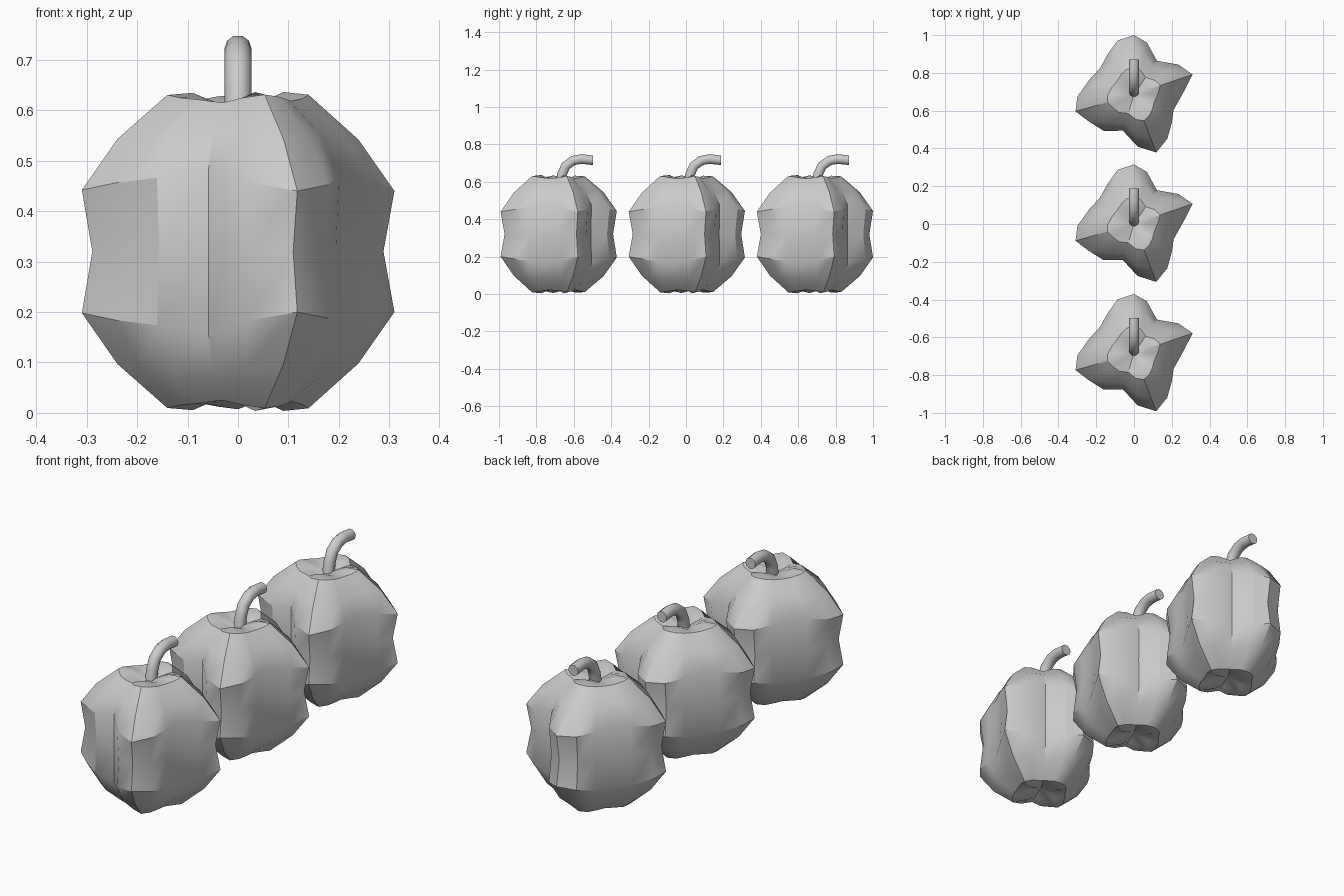
import bpy, bmesh, math
from mathutils import Vector

if "Cube" in bpy.data.objects:
    bpy.data.objects.remove(bpy.data.objects["Cube"])

MID = 0.32
# outline of the four-lobed body seen from above: radius and angle nudge per 18 degree step
RADII = [.266, .328, .284, .216, .284, .315, .299, .255, .228, .25,
         .30, .322, .28, .25, .20, .276, .328, .293, .25, .225]
NUDGE = [4, 1, -2, 2, 4, 0, -1, -3, -2, 0, 2, -2, -6, -4, 1, 4, 3, 1, -1, -3]
# rings from equator to pole: (scale in valley, scale on lobe, height in valley, height on lobe)
RINGS = [(1.0, .93, 0, 0), (1.0, 1.0, .163, .12), (.82, .77, .245, .222),
         (.52, .45, .295, .311), (.28, .29, .285, .316)]
POLE = .275


def mesh_object(name, bm, y, angle):
    bmesh.ops.recalc_face_normals(bm, faces=bm.faces)
    me = bpy.data.meshes.new(name)
    bm.to_mesh(me)
    bm.free()
    ob = bpy.data.objects.new(name, me)
    bpy.context.collection.objects.link(ob)
    ob.location.y = y
    bpy.ops.object.select_all(action='DESELECT')
    ob.select_set(True)
    bpy.context.view_layer.objects.active = ob
    bpy.ops.object.shade_smooth_by_angle(angle=math.radians(angle))
    return ob


def bridge(bm, a, b):
    n = len(a)
    for i in range(n):
        bm.faces.new((a[i], a[(i + 1) % n], b[(i + 1) % n], b[i]))


# lobed body, mirrored top to bottom about its middle
def body(y):
    bm = bmesh.new()
    levels = [(r, -1) for r in reversed(RINGS[1:])] + [(r, 1) for r in RINGS]
    loops = []
    for (s0, s1, z0, z1), sign in levels:
        loop = []
        for i, r in enumerate(RADII):
            t = (r - .2) / .128
            a = math.radians(18 * i + NUDGE[i])
            s = r * (s0 + (s1 - s0) * t)
            z = MID + sign * (z0 + (z1 - z0) * t)
            loop.append(bm.verts.new((s * math.cos(a), s * math.sin(a), z)))
        loops.append(loop)
    for a, b in zip(loops, loops[1:]):
        bridge(bm, a, b)
    for loop, sign in ((loops[0], -1), (loops[-1], 1)):
        pole = bm.verts.new((0, 0, MID + sign * POLE))
        for i in range(20):
            bm.faces.new((loop[i], loop[(i + 1) % 20], pole))
    mesh_object("vegetable_body", bm, y, 30)


# bent round stem swept along a short path in the y-z plane
def stem(y):
    path = [Vector((0, p, z)) for p, z in
            ((.01, .57), (.022, .64), (.042, .685), (.082, .714), (.127, .722), (.187, .715))]
    bm = bmesh.new()
    loops = []
    for k, p in enumerate(path):
        d = (path[min(k + 1, 5)] - path[max(k - 1, 0)]).normalized()
        if k == 5:
            d = Vector((0, 1, 0))
        up = d.cross(Vector((1, 0, 0)))
        loops.append([bm.verts.new(p + .027 * (Vector((1, 0, 0)) * math.cos(a) + up * math.sin(a)))
                      for a in (i * math.tau / 10 for i in range(10))])
    for a, b in zip(loops, loops[1:]):
        bridge(bm, a, b)
    bm.faces.new(loops[0])
    bm.faces.new(loops[-1])
    mesh_object("stem", bm, y, 40)


# row of three
for y in (-.685, 0, .685):
    body(y)
    stem(y)
